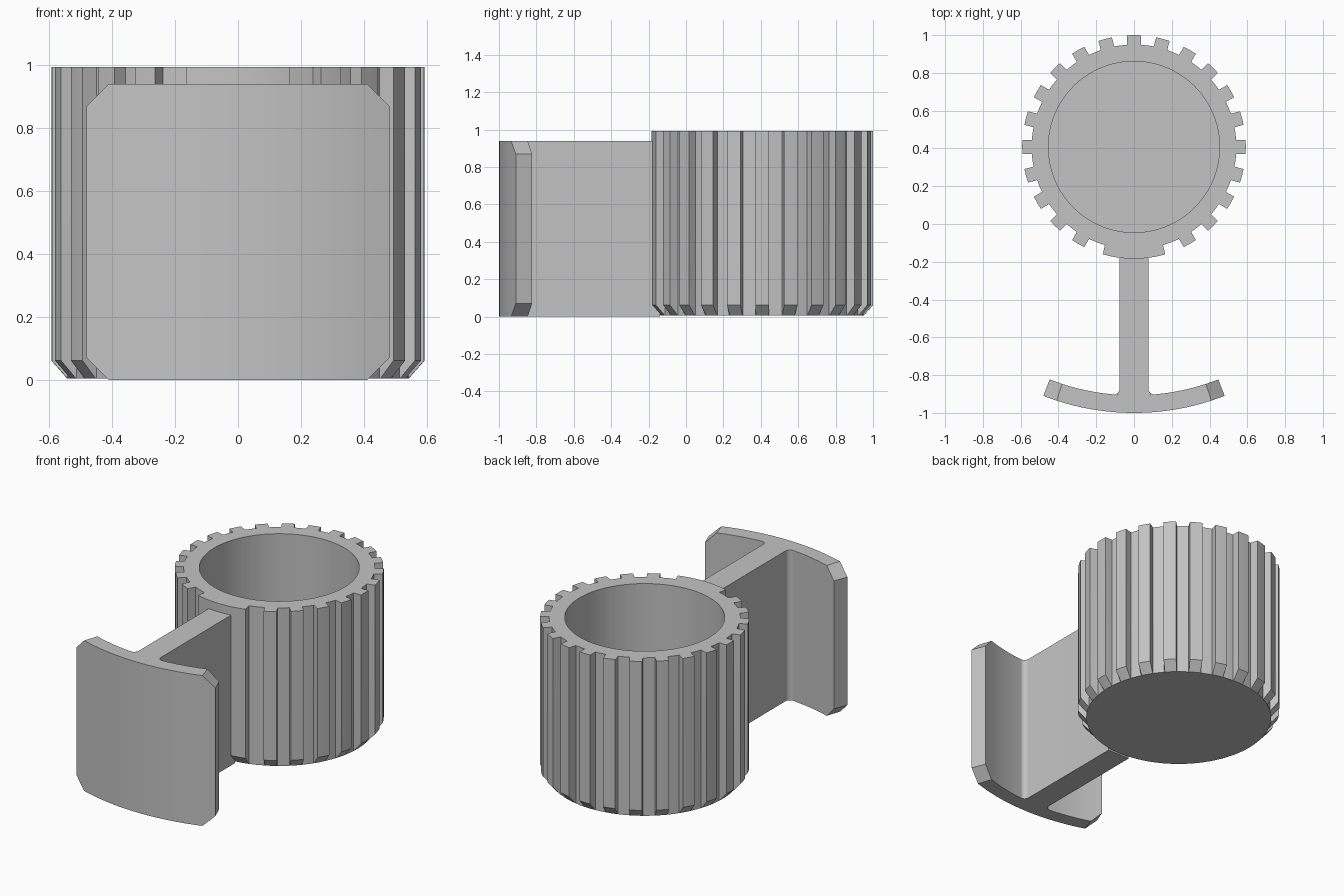
import bpy, bmesh
from math import sin, cos, asin, sqrt, radians, degrees, pi

if "Cube" in bpy.data.objects:
    bpy.data.objects.remove(bpy.data.objects["Cube"])

grey = bpy.data.materials.new("plain grey")
grey.diffuse_color = (0.55, 0.55, 0.55, 1)
grey.use_nodes = True
grey.node_tree.nodes["Principled BSDF"].inputs["Base Color"].default_value = grey.diffuse_color


def finish(name, bm, angle):
    bmesh.ops.recalc_face_normals(bm, faces=bm.faces)
    mesh = bpy.data.meshes.new(name)
    bm.to_mesh(mesh)
    bm.free()
    mesh.materials.append(grey)
    ob = bpy.data.objects.new(name, mesh)
    bpy.context.collection.objects.link(ob)
    bpy.ops.object.select_all(action='DESELECT')
    ob.select_set(True)
    bpy.context.view_layer.objects.active = ob
    bpy.ops.object.shade_smooth_by_angle(angle=radians(angle))
    return ob


def loft(name, rings, angle):
    """Skin closed rings of equal length and cap both ends."""
    bm = bmesh.new()
    vs = [[bm.verts.new(p) for p in ring] for ring in rings]
    n = len(rings[0])
    for a, b in zip(vs, vs[1:]):
        for i in range(n):
            j = (i + 1) % n
            bm.faces.new((a[i], a[j], b[j], b[i]))
    bm.faces.new(vs[0])
    bm.faces.new(vs[-1])
    return finish(name, bm, angle)


# Ribbed cup: outline as (angle from the front, radius) steps
CY, R_OUT, R_ROOT, R_IN, HALF = 0.408, 0.592, 0.542, 0.453, 0.037
root_a, tip_a = degrees(asin(HALF / R_ROOT)), degrees(asin(HALF / R_OUT))
steps = [(-16.2 + 3.24 * i, R_OUT) for i in range(11)]       # plain front sector
steps += [(16.5, R_ROOT), (21.3, R_ROOT)]
for k in range(2, 23):                                       # ribs
    m = 15 * k
    steps += [(m - root_a, R_ROOT), (m - tip_a, R_OUT), (m, R_OUT),
              (m + tip_a, R_OUT), (m + root_a, R_ROOT)]
    if k < 22:
        steps.append((m + 7.5, R_ROOT))
steps += [(338.7, R_ROOT), (343.5, R_ROOT)]


def ring(z, radius=None):
    return [((radius or r) * sin(radians(a)), CY - (radius or r) * cos(radians(a)), z)
            for a, r in steps]


loft("ribbed_cup", [ring(0.005, R_ROOT), ring(0.062), ring(0.993),
                    ring(0.993, R_IN), ring(0.08, R_IN)], 12)

# Curved end plate with clipped corners
PY, P_OUT, P_IN, H = 0.325, 1.325, 1.232, 0.94
sections = []
for a in [-21.24] + [-18 + 2 * i for i in range(19)] + [21.24]:
    clip = 0.07 if abs(a) > 20 else 0
    s, c = sin(radians(a)), cos(radians(a))
    sections.append([(r * s, PY - r * c, z) for r, z in
                     ((P_OUT, clip), (P_OUT, H - clip), (P_IN, H - clip), (P_IN, clip))])
loft("curved_plate", sections, 12)

# Web joining cup and plate, with rounded inner corners
W, F = 0.077, 0.03


def plate_y(x):
    return PY - sqrt(P_IN ** 2 - x * x)


fy = plate_y(W + F) + F
side = [(W, -0.14)]
for i in range(7):
    t = pi + i * pi / 12
    side.append((W + F + F * cos(t), fy + F * sin(t)))
front = [(x, plate_y(x)) for x in (0.07, 0.035, 0, -0.035, -0.07)]
outline = side + front + [(-x, y) for x, y in reversed(side)]
loft("web", [[(x, y, z) for x, y in outline] for z in (0, H)], 30)
